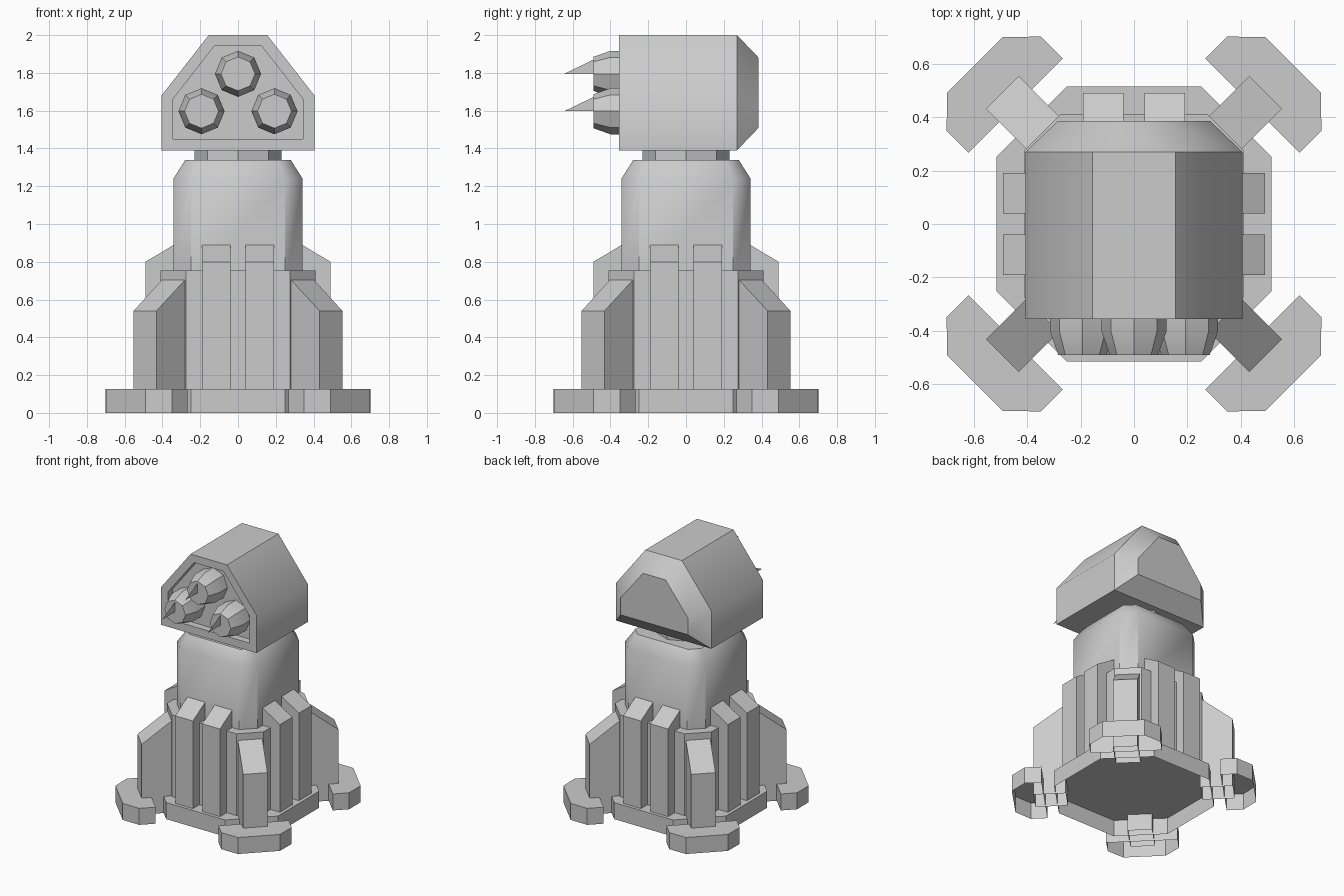
import bpy, bmesh
from math import cos, sin, pi, radians
from mathutils import Matrix

if "Cube" in bpy.data.objects:
    bpy.data.objects.remove(bpy.data.objects["Cube"])


def loft(name, sections, cap_start=True, cap_end=True, smooth=False):
    """Skin a list of equal-length point loops into one mesh."""
    bm = bmesh.new()
    rings = [[bm.verts.new(p) for p in s] for s in sections]
    n = len(rings[0])
    for a, b in zip(rings, rings[1:]):
        for i in range(n):
            j = (i + 1) % n
            bm.faces.new((a[i], a[j], b[j], b[i]))
    if cap_start:
        bm.faces.new(rings[0][::-1])
    if cap_end:
        bm.faces.new(rings[-1])
    bmesh.ops.recalc_face_normals(bm, faces=bm.faces)
    # Leave the undersides of the standing parts open
    me = bpy.data.meshes.new(name)
    bm.to_mesh(me)
    bm.free()
    ob = bpy.data.objects.new(name, me)
    bpy.context.collection.objects.link(ob)
    if smooth:
        bpy.ops.object.select_all(action='DESELECT')
        ob.select_set(True)
        bpy.context.view_layer.objects.active = ob
        bpy.ops.object.shade_smooth_by_angle(angle=radians(40))
    return ob


def open_bottom(ob):
    """Remove downward-facing faces so the part is an open shell."""
    bm = bmesh.new()
    bm.from_mesh(ob.data)
    bm.normal_update()
    bmesh.ops.delete(bm, geom=[f for f in bm.faces if f.normal.z < -0.9], context='FACES')
    bm.to_mesh(ob.data)
    bm.free()
    return ob


def octagon(half, flat, z):
    """Square of given half size with cut corners; flat = half length of sides."""
    pts = [(half, -flat), (half, flat), (flat, half), (-flat, half),
           (-half, flat), (-half, -flat), (-flat, -half), (flat, -half)]
    return [(x, y, z) for x, y in pts]


def spin(ob, angle):
    ob.data.transform(Matrix.Rotation(angle, 4, 'Z'))


# Open base plate, lower hull, upper hull with tapered shoulder
open_bottom(loft("base_plate", [octagon(0.515, 0.25, 0), octagon(0.515, 0.25, 0.127)]))
loft("lower_hull", [octagon(0.41, 0.275, 0.127), octagon(0.41, 0.275, 0.755)], cap_start=False)
loft("upper_hull", [octagon(0.342, 0.25, 0.7), octagon(0.342, 0.25, 1.24),
                    octagon(0.28, 0.215, 1.338)], smooth=True)

# Neck ring
loft("neck", [[(0.23 * cos(i * pi / 4), 0.23 * sin(i * pi / 4), z) for i in range(8)]
              for z in (1.32, 1.40)])

# Vertical ribs, two on each side
rib_profile = [(0.34, 0.127), (0.49, 0.127), (0.49, 0.80), (0.342, 0.888), (0.34, 0.888)]
for side in range(4):
    for c in (-0.115, 0.115):
        rib = loft("rib", [[(x, c + d, z) for x, z in rib_profile] for d in (-0.075, 0.075)])
        spin(open_bottom(rib), side * pi / 2)

# Corner fins and feet on the diagonals, open underneath
fin_profile = [(0.47, 0), (0.696, 0), (0.696, 0.54), (0.478, 0.708), (0.47, 0.708)]
foot_outline = [(0.626, -0.249), (0.742, -0.249), (0.841, -0.148),
                (0.841, 0.148), (0.742, 0.249), (0.626, 0.249)]
for corner in range(4):
    angle = pi / 4 + corner * pi / 2
    fin = loft("corner_fin", [[(u, v, z) for u, z in fin_profile] for v in (-0.086, 0.086)])
    foot = loft("foot", [[(u, v, z) for u, v in foot_outline] for z in (0, 0.127)])
    for part in (fin, foot):
        spin(open_bottom(part), angle)


# Launcher head: recessed front, straight body, tapered back
def head_section(y, low, side, mid, top_x, top):
    half = [(side, low), (side, mid), (top_x, top)]
    return [(x, y, z) for x, z in half] + [(-x, y, z) for x, z in half[::-1]]


outer = (1.39, 0.405, 1.68, 0.155, 2.0)
inner = (1.45, 0.345, 1.66, 0.125, 1.942)
loft("launcher_head", [head_section(-0.30, *inner), head_section(-0.355, *inner),
                       head_section(-0.355, *outer), head_section(0.27, *outer),
                       head_section(0.385, 1.51, 0.285, 1.64, 0.096, 1.88)], smooth=True)

# Missiles with a thin blade at the nose
for cx, cz in ((0, 1.795), (-0.193, 1.597), (0.193, 1.597)):
    loft("missile", [[(cx + r * sin(i * pi / 4), y, cz + r * cos(i * pi / 4)) for i in range(8)]
                     for y, r in ((-0.29, 0.122), (-0.40, 0.122), (-0.49, 0.09))], smooth=True)
    loft("nose_blade", [[(cx, -0.49, cz), (cx, -0.645, cz), (cx, -0.49, cz + 0.075)]],
         cap_start=False)
